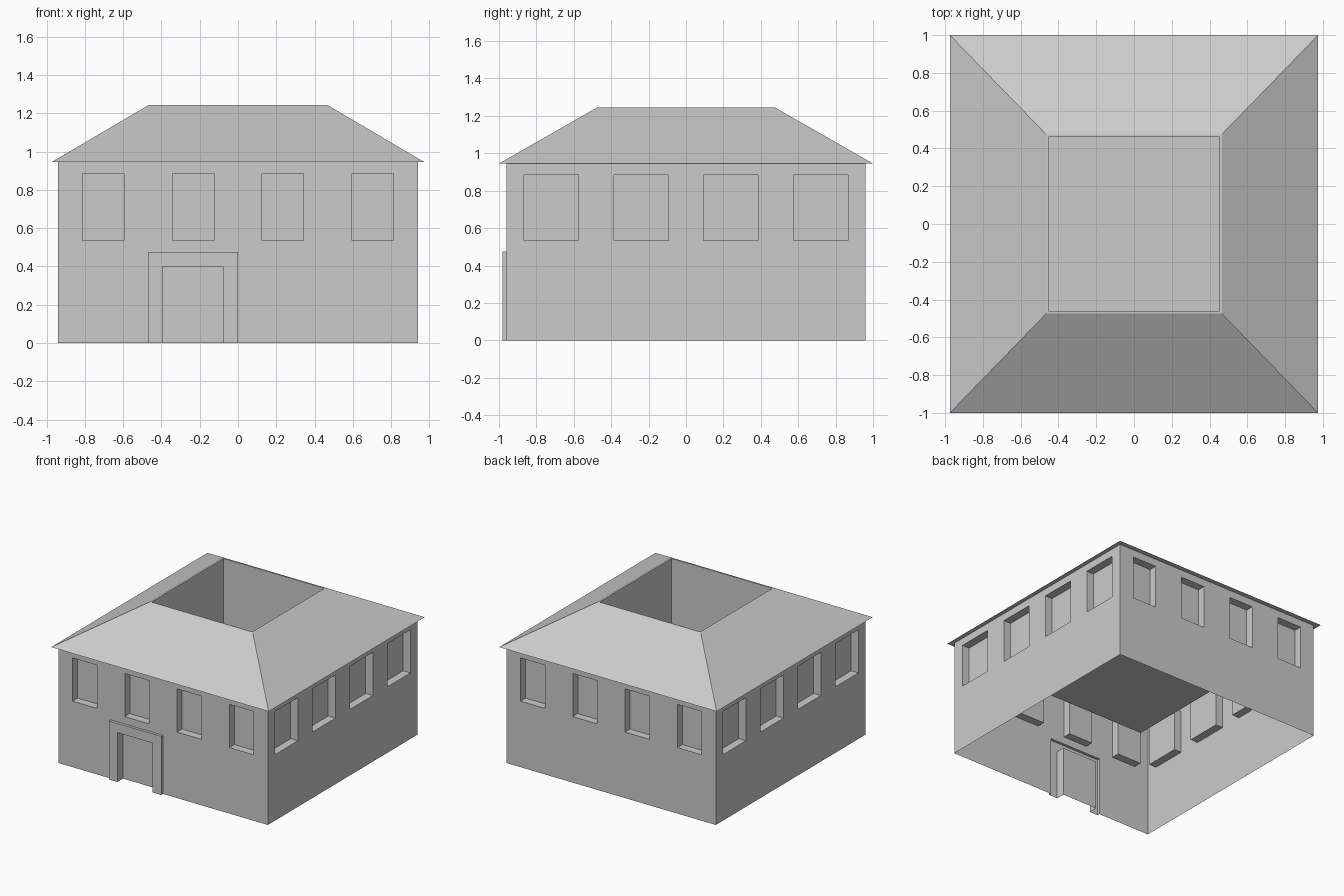
import bpy, bmesh, math
from mathutils import Matrix

if "Cube" in bpy.data.objects:
    bpy.data.objects.remove(bpy.data.objects["Cube"])

WX, WY, H = 0.94, 0.96, 0.945      # wall half sizes and eave height
RECESS = 0.065                     # window depth


def make_object(name, bm):
    bmesh.ops.remove_doubles(bm, verts=bm.verts, dist=1e-5)
    bmesh.ops.dissolve_limit(bm, angle_limit=0.01, verts=bm.verts, edges=bm.edges)
    mesh = bpy.data.meshes.new(name)
    bm.to_mesh(mesh)
    bm.free()
    obj = bpy.data.objects.new(name, mesh)
    bpy.context.collection.objects.link(obj)
    return obj


def wall(name, half, dist, angle, panels):
    """Wall sheet facing -y; each panel (x0, x1, z0, z1, depth) is pushed in or out."""
    xs = sorted({-half, half} | {v for p in panels for v in p[:2]})
    zs = sorted({0, H} | {v for p in panels for v in p[2:4]})

    def depth(i, k):
        x, z = (xs[i] + xs[i + 1]) / 2, (zs[k] + zs[k + 1]) / 2
        d = 0
        for x0, x1, z0, z1, pd in panels:
            if x0 < x < x1 and z0 < z < z1:
                d = pd
        return d

    bm = bmesh.new()

    def quad(*pts):
        bm.faces.new([bm.verts.new((x, -dist + d, z)) for x, d, z in pts])

    nx, nz = len(xs) - 1, len(zs) - 1
    for i in range(nx):
        for k in range(nz):
            x0, x1, z0, z1, d = xs[i], xs[i + 1], zs[k], zs[k + 1], depth(i, k)
            quad((x0, d, z0), (x1, d, z0), (x1, d, z1), (x0, d, z1))
            # reveals between neighbouring cells of different depth
            if i + 1 < nx and depth(i + 1, k) != d:
                e = depth(i + 1, k)
                quad((x1, d, z0), (x1, e, z0), (x1, e, z1), (x1, d, z1))
            if k + 1 < nz and depth(i, k + 1) != d:
                e = depth(i, k + 1)
                quad((x0, d, z1), (x1, d, z1), (x1, e, z1), (x0, e, z1))
    bm.transform(Matrix.Rotation(angle, 4, 'Z'))
    return make_object(name, bm)


def windows(spacing, width):
    return [(s * spacing - width / 2, s * spacing + width / 2, 0.535, 0.885, RECESS)
            for s in (-1.5, -0.5, 0.5, 1.5)]


# Walls with recessed windows; the front also has a raised door frame and sunken door
long_windows, side_windows = windows(0.469, 0.218), windows(0.48, 0.292)
door = [(-0.47, 0.0, 0, 0.475, -0.022), (-0.395, -0.078, 0, 0.40, 0.05)]
wall("front_wall", WX, WY, 0, long_windows + door)
wall("right_wall", WY, WX, math.pi / 2, side_windows)
wall("back_wall", WX, WY, math.pi, long_windows)
wall("left_wall", WY, WX, -math.pi / 2, side_windows)

# Roof: soffit, slopes, narrow rim and sunken court as a chain of rectangles
bm = bmesh.new()
loops = []
for hx, hy, z in ((WX, WY, H), (0.975, 1.0, H), (0.465, 0.475, 1.245),
                  (0.452, 0.461, 1.245), (0.452, 0.461, 0.47)):
    loops.append([bm.verts.new((sx * hx, sy * hy, z))
                  for sx, sy in ((-1, -1), (1, -1), (1, 1), (-1, 1))])
for a, b in zip(loops, loops[1:]):
    for i in range(4):
        j = (i + 1) % 4
        bm.faces.new((a[i], a[j], b[j], b[i]))
bm.faces.new(loops[-1])
make_object("roof_and_court", bm)
